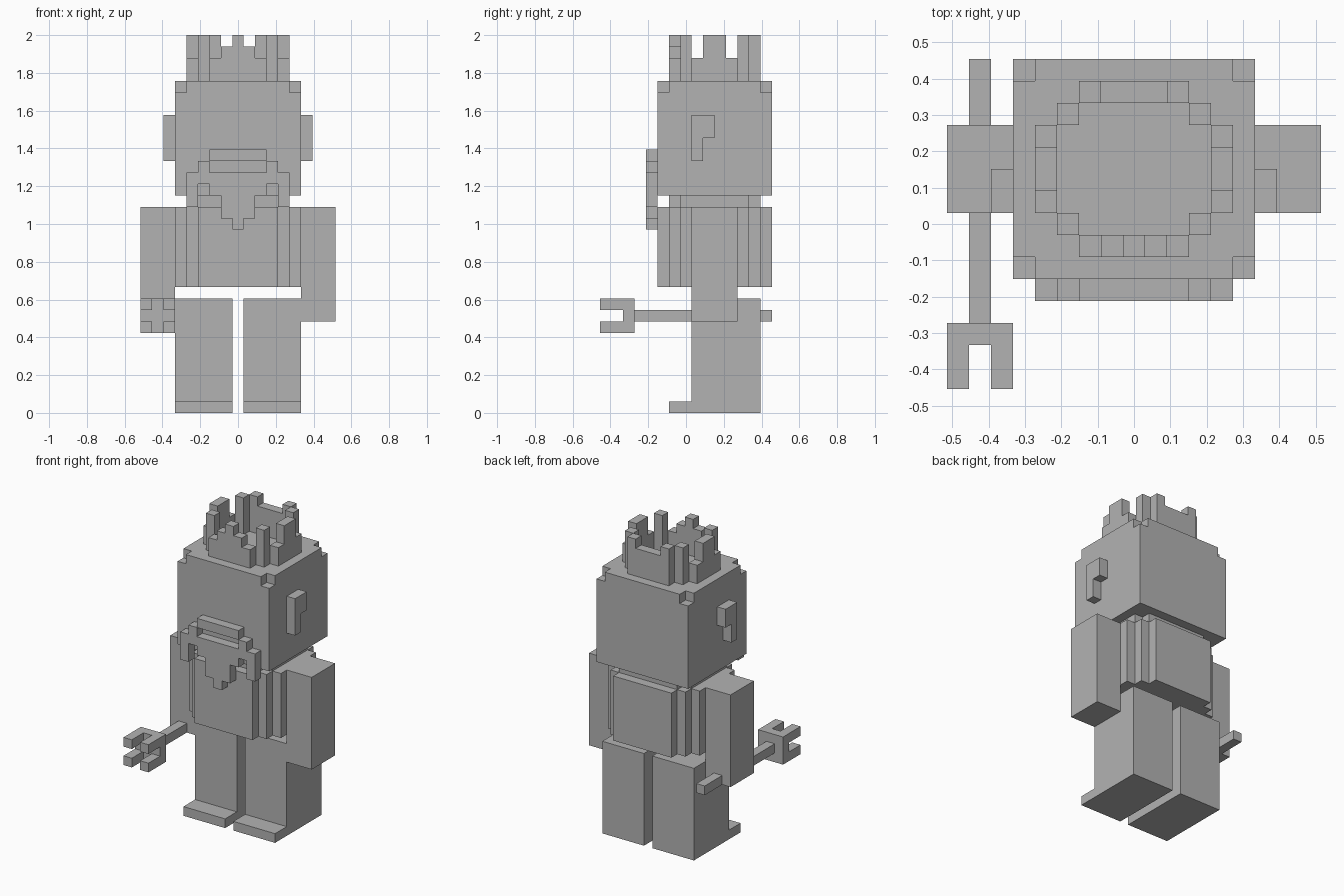
import bpy
import bmesh
from mathutils import Vector

cube = bpy.data.objects.get("Cube")
if cube:
    bpy.data.objects.remove(cube, do_unlink=True)

UNIT = 2 / 33  # size of one block

gray = bpy.data.materials.new("plain_gray")
gray.use_nodes = True
COLOR = (0.45, 0.45, 0.45, 1)
gray.diffuse_color = COLOR
gray.node_tree.nodes["Principled BSDF"].inputs["Base Color"].default_value = COLOR


def steps(low, high):
    return [low + n for n in range(round(high - low))]


def build(name, *boxes):
    """Fuse boxes (x0, x1, y0, y1, z0, z1 in blocks) into one outer skin."""
    cells = {(x, y, z) for b in boxes for x in steps(b[0], b[1])
             for y in steps(b[2], b[3]) for z in steps(b[4], b[5])}
    bm = bmesh.new()
    points = {}

    def vert(p):
        key = tuple(p)
        if key not in points:
            points[key] = bm.verts.new(p * UNIT)
        return points[key]

    axes = [Vector((1, 0, 0)), Vector((0, 1, 0)), Vector((0, 0, 1))]
    for cell in sorted(cells):
        for a in range(3):
            u, v = axes[(a + 1) % 3], axes[(a + 2) % 3]
            for sign in (-1, 1):
                if tuple(Vector(cell) + axes[a] * sign) in cells:
                    continue
                p = Vector(cell) + (axes[a] if sign > 0 else Vector())
                quad = [p, p + u, p + u + v, p + v]
                bm.faces.new([vert(q) for q in quad[::sign]])
    # merge the flat block faces into large clean ones
    bmesh.ops.dissolve_limit(bm, angle_limit=0.01, verts=bm.verts[:], edges=bm.edges[:])
    mesh = bpy.data.meshes.new(name)
    bm.to_mesh(mesh)
    bm.free()
    mesh.materials.append(gray)
    obj = bpy.data.objects.new(name, mesh)
    bpy.context.collection.objects.link(obj)
    return obj


def both(x0, x1, *rest):
    """The same box on the left and on the right."""
    return [(x0, x1, *rest), (-x1, -x0, *rest)]


def build_pair(name, *boxes):
    build("left_" + name, *boxes)
    build("right_" + name, *[(-b[1], -b[0], *b[2:]) for b in boxes])


# Legs with feet, arms and ears
build_pair("leg", (0.5, 5.5, 0.5, 6.5, 0, 10), (0.5, 5.5, -1.5, 0.5, 0, 1))
build_pair("arm", (5.5, 8.5, 0.5, 4.5, 8, 18))
build_pair("ear", (5.5, 6.5, 0.5, 2.5, 24, 26), (5.5, 6.5, 0.5, 1.5, 22, 24))

# Torso and neck with stepped corners
build("torso", *[(-5.5 + n, 5.5 - n, -0.5 - n, 5.5 + n, 11, 18) for n in range(3)])
build("neck", *[(-4.5 + n, 4.5 - n, -0.5 - n, 5.5 + n, 18, 19) for n in range(2)])

# Head, top layer without its corners
build("head", (-5.5, 5.5, -2.5, 7.5, 19, 28),
      (-4.5, 4.5, -2.5, 7.5, 28, 29), (-5.5, 5.5, -1.5, 6.5, 28, 29))

# Moustache above the open mouth, beard below it
FRONT = (-3.5, -2.5)
build("moustache", (-2.5, 2.5, *FRONT, 22, 23), *both(2.5, 3.5, *FRONT, 21, 22))
build("beard", (-4.5, 4.5, *FRONT, 20, 21), *both(3.5, 4.5, *FRONT, 18, 20),
      (-2.5, 2.5, *FRONT, 19, 20), (-1.5, 1.5, *FRONT, 17, 19),
      (-0.5, 0.5, *FRONT, 16, 17))

# Crown: stepped front peak, corner posts, side walls, back wall
crown = [(-2.5 + n, 2.5 - n, -1.5, -0.5, 29, 31 + n) for n in range(3)]
for y in (-0.5, 4.5):
    crown += both(2.5, 3.5, y, y + 1, 29, 33)
crown += both(3.5, 4.5, 0.5, 4.5, 29, 31) + both(3.5, 4.5, 1.5, 3.5, 31, 33)
crown += [(-2.5, 2.5, 5.5, 6.5, 29, 32)] + both(1.5, 2.5, 5.5, 6.5, 32, 33)
build("crown", *crown)

# Rod held in the right arm, with a four-pronged claw
build("held_rod", (-7.5, -6.5, -4.5, 0.5, 8, 9), (-7.5, -6.5, 4.5, 7.5, 8, 9))
build("claw", (-8.5, -5.5, -5.5, -4.5, 7, 10),
      *[(x, x + 1, -7.5, -5.5, z, z + 1) for x in (-8.5, -6.5) for z in (7, 9)])
